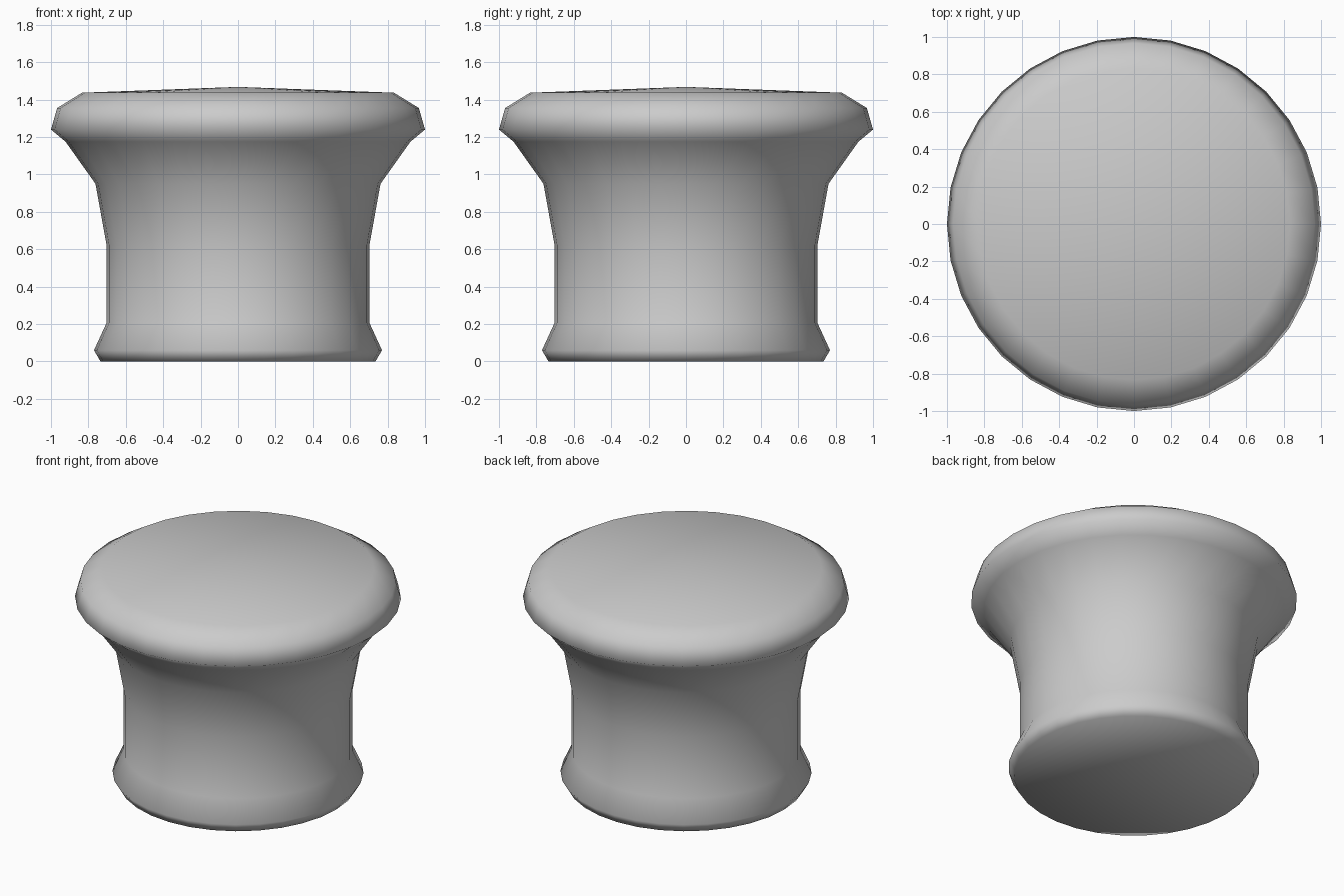
import bpy, bmesh, math

if "Cube" in bpy.data.objects:
    bpy.data.objects.remove(bpy.data.objects["Cube"])

SIDES = 32

# Half profile (radius, height) from the foot up to the rim
PROFILE = [
    (0.735, 0.0), (0.77, 0.06), (0.703, 0.206), (0.703, 0.623),
    (0.762, 0.95), (0.922, 1.175), (1.0, 1.24), (0.967, 1.355), (0.834, 1.437),
]
TOP_HEIGHT = 1.468


def lathe(name, profile, top_height, sides):
    bm = bmesh.new()
    rings = []
    for r, z in profile:
        rings.append([bm.verts.new((r * math.cos(math.tau * i / sides),
                                    r * math.sin(math.tau * i / sides), z))
                      for i in range(sides)])
    bottom = bm.verts.new((0, 0, profile[0][1]))
    top = bm.verts.new((0, 0, top_height))
    for i in range(sides):
        j = (i + 1) % sides
        # Side wall
        for a, b in zip(rings, rings[1:]):
            bm.faces.new((a[i], a[j], b[j], b[i]))
        # Flat base and slightly domed top
        bm.faces.new((bottom, rings[0][j], rings[0][i]))
        bm.faces.new((top, rings[-1][i], rings[-1][j]))
    for f in bm.faces:
        f.smooth = True
    mesh = bpy.data.meshes.new(name)
    bm.to_mesh(mesh)
    bm.free()
    obj = bpy.data.objects.new(name, mesh)
    bpy.context.collection.objects.link(obj)
    return obj


# Round knob with flared head, waist and foot
lathe("knob", PROFILE, TOP_HEIGHT, SIDES)
